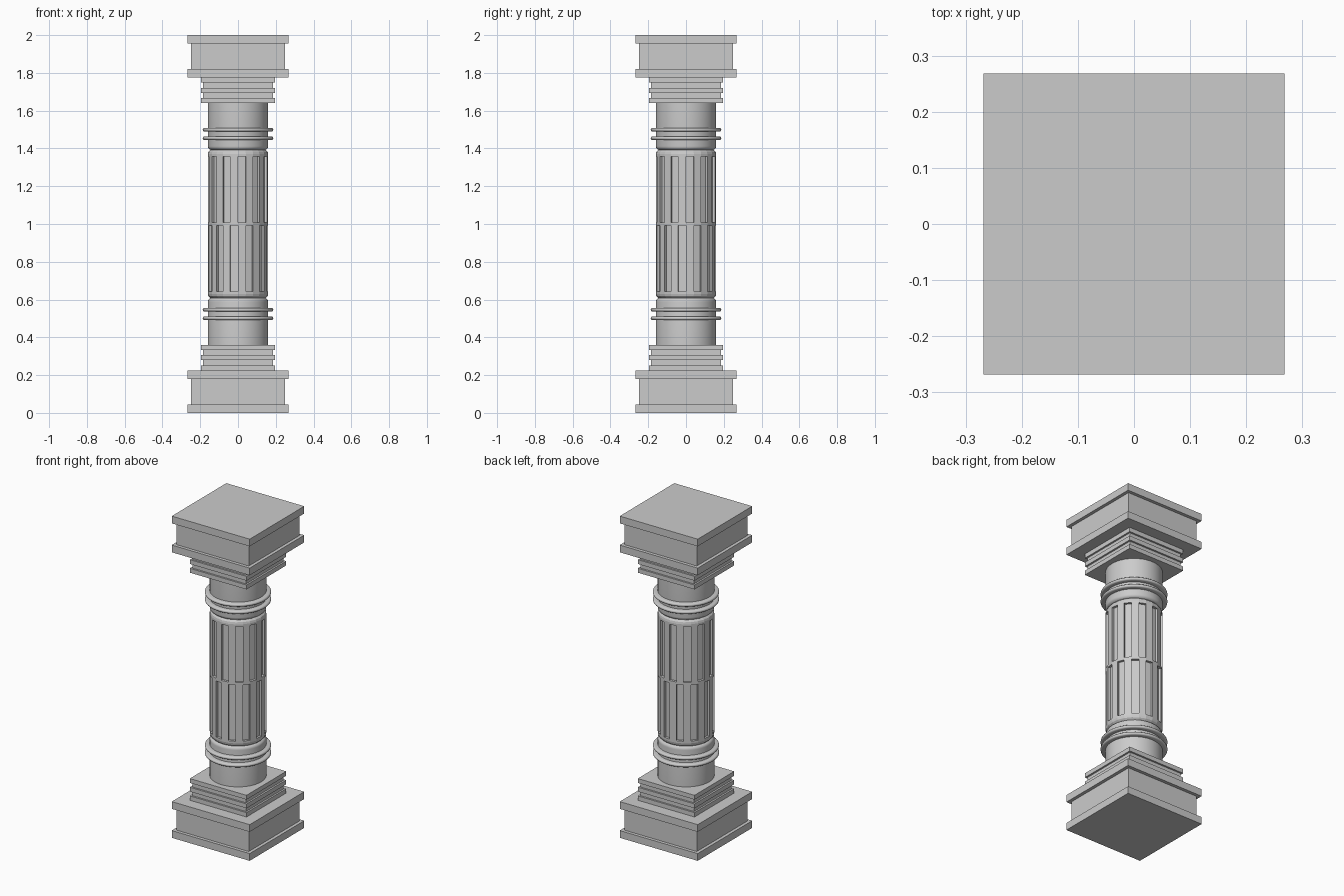
import bpy, bmesh, math
from mathutils import Matrix, Vector

cube = bpy.data.objects.get("Cube")
if cube:
    bpy.data.objects.remove(cube, do_unlink=True)

stone = bpy.data.materials.new("grey stone")
stone.use_nodes = True
GREY = (0.6, 0.6, 0.6, 1)
stone.diffuse_color = GREY
stone.node_tree.nodes["Principled BSDF"].inputs["Base Color"].default_value = GREY


def finish(name, bm, smooth=False):
    bmesh.ops.recalc_face_normals(bm, faces=bm.faces)
    mesh = bpy.data.meshes.new(name)
    bm.to_mesh(mesh)
    bm.free()
    mesh.materials.append(stone)
    obj = bpy.data.objects.new(name, mesh)
    bpy.context.collection.objects.link(obj)
    if smooth:
        bpy.ops.object.select_all(action="DESELECT")
        obj.select_set(True)
        bpy.context.view_layer.objects.active = obj
        bpy.ops.object.shade_smooth_by_angle(angle=math.radians(35))
    return obj


def stack(name, layers, flip):
    """Square slabs given as (half width, bottom, top)."""
    bm = bmesh.new()
    for half, low, high in layers:
        if flip:
            low, high = 2 - high, 2 - low
        bmesh.ops.create_cube(bm, size=1, matrix=Matrix.Translation((0, 0, (low + high) / 2))
                              @ Matrix.Diagonal((2 * half, 2 * half, high - low, 1)))
    finish(name, bm)


def lathe(profile, sides):
    """Capped solid of revolution from (radius, height) points."""
    bm = bmesh.new()
    rings = [[bm.verts.new((r * math.cos(math.tau * i / sides),
                            r * math.sin(math.tau * i / sides), z))
              for i in range(sides)] for r, z in profile]
    for a, b in zip(rings, rings[1:]):
        for i in range(sides):
            j = (i + 1) % sides
            bm.faces.new((a[i], a[j], b[j], b[i]))
    bm.faces.new(rings[0][::-1])
    bm.faces.new(rings[-1])
    return bm


def turned(name, profile, flip):
    if flip:
        profile = [(r, 2 - z) for r, z in profile]
    finish(name, lathe(profile, 48), smooth=True)


# Matching pedestal and capital, mirrored about mid height
for end, flip in (("base", False), ("capital", True)):
    stack(end + "_block", [(0.268, 0, 0.045), (0.248, 0.045, 0.18), (0.268, 0.18, 0.225)], flip)
    step = 0.027
    stack(end + "_steps", [(0.195 if k % 2 == 0 else 0.184, 0.225 + k * step,
                            0.225 + (k + 1) * step) for k in range(5)], flip)
    # Drum with a rounded shoulder
    arc = [math.radians(a) for a in range(0, 91, 15)]
    shoulder = [(0.14 + 0.02 * math.cos(a), 0.588 + 0.02 * math.sin(a)) for a in arc]
    turned(end + "_drum", [(0.16, 0.355)] + shoulder, flip)
    # Pair of rounded collars
    for label, z in (("outer", 0.501), ("inner", 0.546)):
        rim = [math.radians(a) for a in range(-90, 91, 30)]
        turned(f"{end}_{label}_collar", [(0.177 + 0.01 * math.cos(a), z + 0.01 * math.sin(a))
                                         for a in rim], flip)

# Shaft with two staggered rows of flutes, sunk into alternate sides
half = [(0.16, 0.008), (0.16, 0.357), (0.16, 0.37), (0.157, 0.382), (0.146, 0.393)]
bm = lathe([(r, 1 - z) for r, z in reversed(half)] + [(r, 1 + z) for r, z in half], 24)
flutes = []
for face in bm.faces:
    c = face.calc_center_median()
    if 0.1 < abs(c.z - 1) < 0.25 and c.xy.length > 0.1:
        side = int((math.atan2(c.y, c.x) % math.tau) / (math.tau / 24))
        if side % 2 == (0 if c.z > 1 else 1):
            flutes.append(face)
for face in bmesh.ops.extrude_discrete_faces(bm, faces=flutes)["faces"]:
    c = face.calc_center_median()
    inward = Vector((-c.x, -c.y, 0)).normalized() * 0.015
    bmesh.ops.translate(bm, verts=face.verts, vec=inward)
finish("fluted_shaft", bm, smooth=False)

# Narrow neck joining the shaft to both drums
finish("shaft_neck", lathe([(0.146, 0.6), (0.146, 1.4)][:1] + [(0.146, 0.615)], 48), smooth=True)
finish("upper_shaft_neck", lathe([(0.146, 1.385), (0.146, 1.4)], 48), smooth=True)
